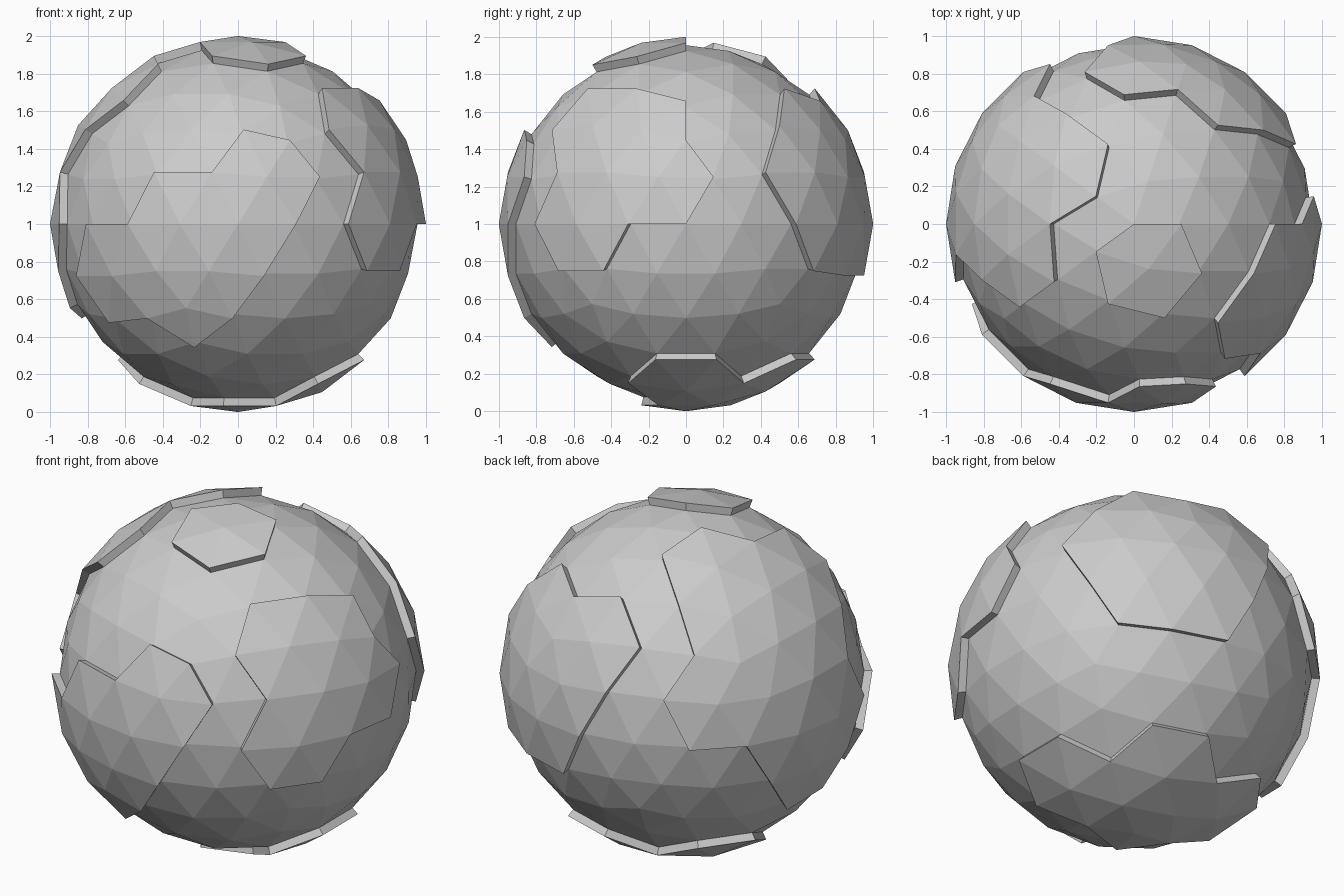
import bpy
import bmesh
from mathutils import Vector

if "Cube" in bpy.data.objects:
    bpy.data.objects.remove(bpy.data.objects["Cube"])

SEA = 0.955   # sea-level radius; raised land reaches radius 1


def inside(px, py, outline):
    """Even-odd point in polygon test."""
    hit = False
    for (ax, ay), (bx, by) in zip(outline, outline[1:] + outline[:1]):
        if (ay > py) != (by > py) and px < ax + (py - ay) * (bx - ax) / (by - ay):
            hit = not hit
    return hit


# Coastlines: (facing axis, side of that axis, outline on the other two axes)
X, Y, Z = 0, 1, 2
top_island = (Z, 1, [(0, 0), (.25, 0), (.36, -.26), (.16, -.5), (-.14, -.43), (-.2, -.15)])
front_land = (Y, -1, [(-.81, 0), (-.59, 0), (-.44, .27), (-.14, .27), (.03, .5), (.28, .45),
                      (.43, .26), (.31, 0), (.14, -.26), (-.03, -.5), (-.26, -.65),
                      (-.45, -.49), (-.69, -.51), (-.86, -.27)])
right_land = (X, 1, [(0, .66), (-.26, .72), (-.53, .72), (-.71, .5), (-.69, .25), (-.81, 0),
                     (-.69, -.24), (-.43, -.26), (-.31, 0), (0, 0), (.15, .26), (0, .45)])
back_land = (Y, 1, [(.45, .72), (.23, .66), (-.05, .72), (-.26, .53), (-.14, .27), (0, 0),
                    (.14, -.27), (.43, -.27), (.69, -.24), (.81, 0), (.86, .26), (.69, .53)])
left_land = (X, -1, [(.43, .89), (.15, .97), (0, .89), (-.31, .85), (-.43, .67), (-.3, .51),
                     (-.155, .27), (-.31, 0), (-.155, -.27), (0, -.45), (.24, -.5),
                     (.43, -.27), (.59, 0), (.81, 0), (.86, .27), (.68, .5), (.53, .72)])
bottom_land = (Z, -1, [(.67, -.16), (.67, .17), (.425, .31), (.36, .59), (.05, .69),
                       (-.16, .5), (-.45, .53), (-.64, .26), (-.53, 0), (-.25, 0),
                       (-.08, -.24), (.2, -.15), (.425, -.31)])

# Faceted globe
bm = bmesh.new()
bmesh.ops.create_icosphere(bm, subdivisions=3, radius=1)

# Raise each land mass out of the sea
for axis, side, outline in (top_island, front_land, right_land,
                            back_land, left_land, bottom_land):
    a, b = [i for i in range(3) if i != axis]
    land = []
    for f in bm.faces:
        c = sum((v.co.normalized() for v in f.verts), Vector()) / len(f.verts)
        if len(f.verts) == 3 and c[axis] * side > 0 and inside(c[a], c[b], outline):
            land.append(f)
    new = bmesh.ops.extrude_face_region(bm, geom=land)["geom"]
    for v in new:
        if isinstance(v, bmesh.types.BMVert):
            v.co /= SEA
    old = [f for f in land if f.is_valid]
    if old:
        bmesh.ops.delete(bm, geom=old, context="FACES")

bmesh.ops.delete(bm, geom=[v for v in bm.verts if not v.link_faces], context="VERTS")
for v in bm.verts:
    v.co *= SEA
bmesh.ops.recalc_face_normals(bm, faces=bm.faces[:])

mesh = bpy.data.meshes.new("globe")
bm.to_mesh(mesh)
bm.free()
globe = bpy.data.objects.new("globe", mesh)
globe.location.z = 1
bpy.context.collection.objects.link(globe)
